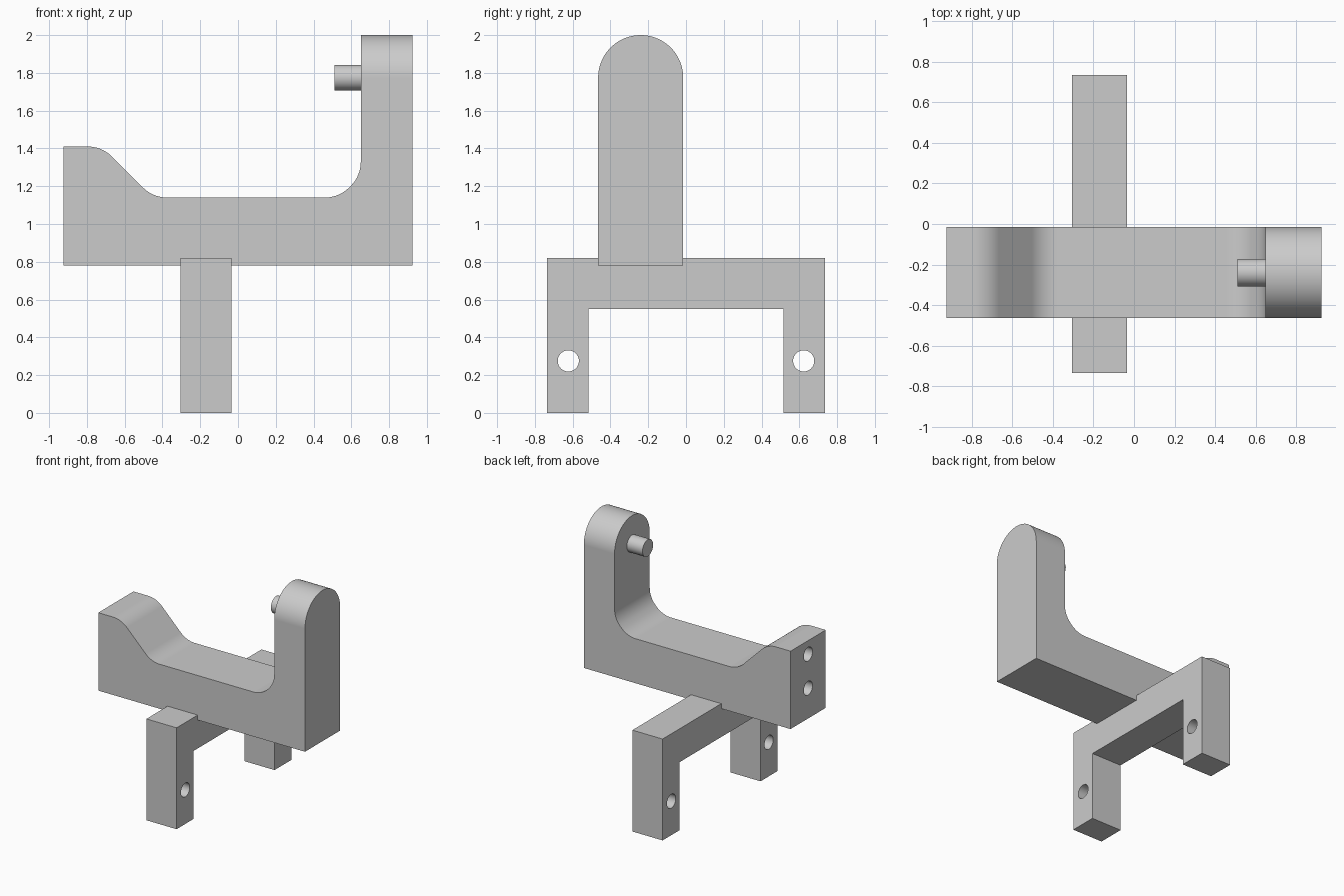
import bpy
import bmesh
from math import sin, cos, pi, tan, radians
from mathutils import Vector

if "Cube" in bpy.data.objects:
    bpy.data.objects.remove(bpy.data.objects["Cube"], do_unlink=True)

grey = bpy.data.materials.new("plain grey")
grey.use_nodes = True
grey.diffuse_color = (0.6, 0.6, 0.6, 1)
grey.node_tree.nodes["Principled BSDF"].inputs["Base Color"].default_value = grey.diffuse_color


def prism(name, outline, axis, start, end):
    """Extrude an outline along x (points are y, z) or y (points are x, z)."""
    def place(p, d):
        return (d, p[0], p[1]) if axis == "x" else (p[0], d, p[1])
    bm = bmesh.new()
    face = bm.faces.new([bm.verts.new(place(p, start)) for p in outline])
    grown = bmesh.ops.extrude_face_region(bm, geom=[face])["geom"]
    shift = Vector(place((0, 0), end - start))
    bmesh.ops.translate(bm, vec=shift, verts=[v for v in grown if isinstance(v, bmesh.types.BMVert)])
    bmesh.ops.recalc_face_normals(bm, faces=bm.faces)
    mesh = bpy.data.meshes.new(name)
    bm.to_mesh(mesh)
    bm.free()
    mesh.materials.append(grey)
    obj = bpy.data.objects.new(name, mesh)
    bpy.context.collection.objects.link(obj)
    return obj


def arc(cx, cz, r, a0, a1, n):
    return [(cx + r * cos(a0 + (a1 - a0) * i / n), cz + r * sin(a0 + (a1 - a0) * i / n))
            for i in range(n + 1)]


def circle(cx, cz, r):
    return arc(cx, cz, r, 0, 2 * pi, 40)[:-1]


def fillet(before, corner, after, r, n=10):
    """Round a corner between two straight edges."""
    c = Vector(corner)
    u = (Vector(before) - c).normalized()
    v = (Vector(after) - c).normalized()
    half = u.angle(v) / 2
    centre = c + (u + v).normalized() * (r / sin(half))
    reach = r / tan(half)
    a = (c + u * reach - centre).normalized()
    b = (c + v * reach - centre).normalized()
    return [tuple(centre + a.slerp(b, i / n).normalized() * r) for i in range(n + 1)]


def select(obj):
    bpy.ops.object.select_all(action="DESELECT")
    obj.select_set(True)
    bpy.context.view_layer.objects.active = obj


def combine(obj, tool, operation):
    mod = obj.modifiers.new("combine", "BOOLEAN")
    mod.operation, mod.object, mod.solver = operation, tool, "EXACT"
    select(obj)
    bpy.ops.object.modifier_apply(modifier=mod.name)
    bpy.data.objects.remove(tool, do_unlink=True)


def finish(obj):
    select(obj)
    bpy.ops.object.shade_smooth_by_angle(angle=radians(30))
    obj.modifiers.new("even normals", "WEIGHTED_NORMAL").keep_sharp = True


END, BASE, FLOOR, MID_Y, HALF_Y = 0.925, 0.78, 1.14, -0.24, 0.225
ARCH_Z = 2.0 - HALF_Y
HOLE = 0.056

# Cradle: side profile with rounded bends
profile = [(-END, BASE), (END, BASE), (END, 2.0), (0.65, 2.0),
           (0.65, 1.255), (0.535, FLOOR), (-0.45, FLOOR), (-0.72, 1.41), (-END, 1.41)]
outline = []
for i, p in enumerate(profile):
    if 4 <= i <= 7:
        outline += fillet(profile[i - 1], p, profile[i + 1], 0.18)
    else:
        outline.append(p)
y0, y1 = MID_Y - HALF_Y, MID_Y + HALF_Y
cradle = prism("cradle", outline, "y", y0 - 0.1, y1 + 0.1)

# Trim to width and round the top of the upright arm
arch = arc(MID_Y, ARCH_Z, HALF_Y, 0, pi, 48) + [(y0, 0.5), (y1, 0.5)]
combine(cradle, prism("arch_cutter", arch, "x", -1.2, 1.2), "INTERSECT")

# Blind holes in the low end
for z in (1.3, 1.025):
    combine(cradle, prism("hole_cutter", circle(MID_Y, z, HOLE), "x", -1.1, -0.72), "DIFFERENCE")
finish(cradle)

# Pin on the inside of the arm
finish(prism("pin", circle(MID_Y, ARCH_Z, 0.068), "x", 0.51, 0.72))

# Two-legged bracket below, with a cross hole in each leg
W, INNER, UNDER, TOP = 0.735, 0.517, 0.55, 0.82
shape = [(-W, 0), (-INNER, 0), (-INNER, UNDER), (INNER, UNDER),
         (INNER, 0), (W, 0), (W, TOP), (-W, TOP)]
bracket = prism("bracket", shape, "x", -0.305, -0.035)
for side in (-1, 1):
    combine(bracket, prism("hole_cutter", circle(side * 0.623, 0.275, HOLE), "x", -0.6, 0.3), "DIFFERENCE")
finish(bracket)
